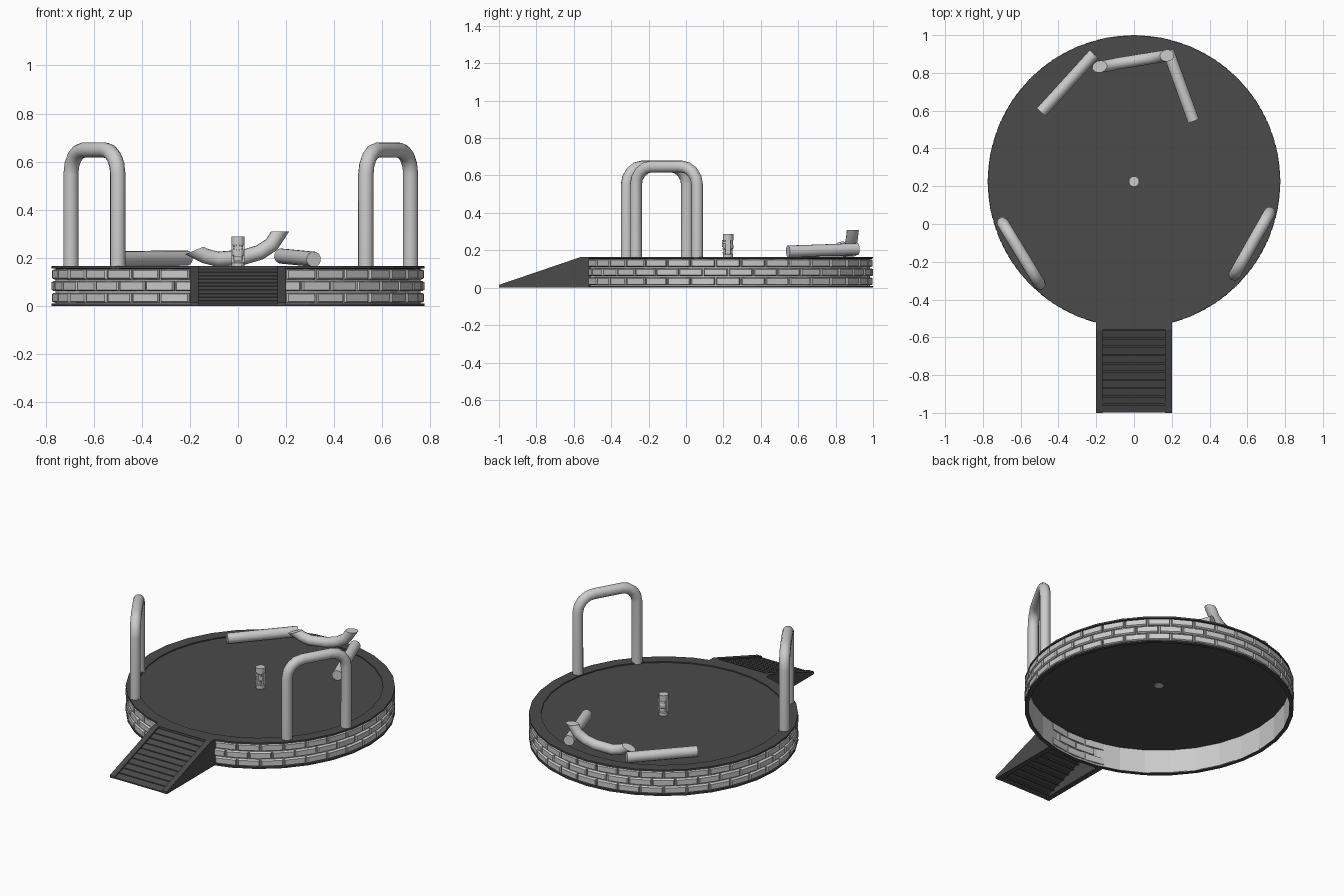
import bpy, bmesh
from math import sin, cos, pi, radians
from mathutils import Vector

if "Cube" in bpy.data.objects:
    bpy.data.objects.remove(bpy.data.objects["Cube"])

CY, R, N, BRICKS = 0.225, 0.775, 32, 36
dark = bpy.data.materials.new("dark_grey")
dark.diffuse_color = (0.07, 0.07, 0.07, 1)
dark.use_nodes = True
dark.node_tree.nodes["Principled BSDF"].inputs["Base Color"].default_value = dark.diffuse_color


def finish(name, bm, mat=None, smooth=False):
    bmesh.ops.recalc_face_normals(bm, faces=bm.faces)
    me = bpy.data.meshes.new(name)
    bm.to_mesh(me)
    bm.free()
    ob = bpy.data.objects.new(name, me)
    bpy.context.collection.objects.link(ob)
    if mat:
        me.materials.append(mat)
    if smooth:
        bpy.ops.object.select_all(action='DESELECT')
        ob.select_set(True)
        bpy.context.view_layer.objects.active = ob
        bpy.ops.object.shade_smooth_by_angle(angle=radians(40))
    return ob


def hexa(bm, pts):
    # eight corners: one quad, then the opposite quad in the same order
    v = [bm.verts.new(p) for p in pts]
    for f in ((0, 1, 2, 3), (7, 6, 5, 4), (0, 4, 5, 1),
              (1, 5, 6, 2), (2, 6, 7, 3), (3, 7, 4, 0)):
        bm.faces.new([v[i] for i in f])


def box(bm, x0, x1, y0, y1, z0, z1):
    hexa(bm, [(x, y, z) for z in (z0, z1)
              for x, y in ((x0, y0), (x1, y0), (x1, y1), (x0, y1))])


def lathe(name, profile, n, closed=True, **kw):
    # profile of (radius, z) swept around the platform centre
    bm = bmesh.new()
    rings = []
    for k in range(n):
        a = 2 * pi * k / n
        rings.append([bm.verts.new((r * cos(a), CY + r * sin(a), z)) for r, z in profile])
    m = len(profile)
    for k in range(n):
        A, B = rings[k], rings[(k + 1) % n]
        for i in range(m if closed else m - 1):
            j = (i + 1) % m
            bm.faces.new((A[i], B[i], B[j], A[j]))
    bmesh.ops.remove_doubles(bm, verts=bm.verts, dist=1e-5)
    return finish(name, bm, **kw)


def tube(name, path, r=0.032, n=12, cuts=(None, None)):
    # round pipe along a list of points; cuts are optional end-face normals
    bm = bmesh.new()
    P = [Vector(p) for p in path]
    t0 = (P[1] - P[0]).normalized()
    side = t0.orthogonal().normalized()
    rings = []
    for i, p in enumerate(P):
        t_in = (p - P[i - 1]).normalized() if i else t0
        t_out = (P[i + 1] - p).normalized() if i < len(P) - 1 else t_in
        t = (t_in + t_out).normalized()
        side = (side - t * side.dot(t)).normalized()
        up = t.cross(side)
        cut = cuts[0] if i == 0 else cuts[1] if i == len(P) - 1 else None
        ring = []
        for k in range(n):
            off = r * (cos(2 * pi * k / n) * side + sin(2 * pi * k / n) * up)
            if cut:
                c = Vector(cut)
                off -= t * (off.dot(c) / t.dot(c))
            ring.append(bm.verts.new(p + off))
        rings.append(ring)
    for A, B in zip(rings, rings[1:]):
        for k in range(n):
            bm.faces.new((A[k], A[(k + 1) % n], B[(k + 1) % n], B[k]))
    bm.faces.new(rings[0])
    bm.faces.new(rings[-1])
    return finish(name, bm, smooth=True)


# Platform floor with slightly raised rim, open underneath
lathe("platform_floor", [(0, 0.158), (0.705, 0.158), (0.705, 0.165), (R, 0.165),
                         (R, 0.155), (0.705, 0.152), (0, 0.152)], N, closed=False, mat=dark)
lathe("bottom_band", [(0.752, 0), (R, 0), (R, 0.009), (0.752, 0.009)], N, mat=dark)
lathe("backing_wall", [(0.752, 0.005), (0.76, 0.005), (0.76, 0.157), (0.752, 0.157)], N)

# Three staggered courses of bricks with chamfered faces
bm = bmesh.new()
w = pi * R / BRICKS
for row in range(3):
    zc = 0.034 + row * 0.0485
    for k in range(BRICKS):
        a = 2 * pi * (k + 0.5 * (row % 2)) / BRICKS
        front = abs(cos(a)) * R < 0.2 and sin(a) < 0
        layers = [(0.744 if front else 0.754, w - 0.004, 0.0205),
                  (0.768, w - 0.004, 0.0205), (0.775, w - 0.009, 0.016)]
        for inner, outer in zip(layers, layers[1:]):
            pts = []
            for r, hw, hh in (inner, outer):
                for s, q in ((-1, -1), (1, -1), (1, 1), (-1, 1)):
                    b = a + s * hw / R
                    pts.append((r * cos(b), CY + r * sin(b), zc + q * hh))
            hexa(bm, pts)
finish("bricks", bm)

# Ramp side walls
bm = bmesh.new()
side = [(-1, 0), (-1, 0.015), (-0.56, 0.165), (-0.51, 0.165), (-0.51, 0)]
for x0, x1 in ((-0.2, -0.165), (0.165, 0.2)):
    A = [bm.verts.new((x0, y, z)) for y, z in side]
    B = [bm.verts.new((x1, y, z)) for y, z in side]
    bm.faces.new(A)
    bm.faces.new(B)
    for i in range(5):
        j = (i + 1) % 5
        bm.faces.new((A[i], A[j], B[j], B[i]))
finish("ramp_sides", bm, dark)

# Ramp slats and landing
bm = bmesh.new()
n, dy, dz = 10, 0.044, 0.0148
for i in range(n):
    y, z = -0.998 + i * dy, 0.008 + i * dz
    y1, z1 = y + dy * 0.86, z + dz * 0.86
    y2, z2 = y + dy, z + dz
    for ya, za, yb, zb, d in ((y, z, y1, z1, 0), (y1, z1, y2, z2, 0.012)):
        hexa(bm, [(x, yy, max(0, zz - d - t)) for t in (0.008, 0)
                  for x, yy, zz in ((-0.165, ya, za), (0.165, ya, za),
                                    (0.165, yb, zb), (-0.165, yb, zb))])
box(bm, -0.165, 0.165, -0.558, -0.51, 0.150, 0.165)
finish("ramp_slats", bm, dark)


# Standing hoop rails
def hoop(name, p, q, base=0.154, top=0.648, rad=0.1, seg=4):
    p, q = Vector((*p, 0)), Vector((*q, 0))
    d = (q - p).normalized()
    L = (q - p).length
    arc = [(rad - rad * cos(pi / 2 * i / seg), top - rad + rad * sin(pi / 2 * i / seg))
           for i in range(seg + 1)]
    uv = [(0, base)] + arc + [(L - u, z) for u, z in reversed(arc)] + [(L, base)]
    tube(name, [p + d * u + Vector((0, 0, z)) for u, z in uv])


hoop("left_hoop", (-0.695, 0.005), (-0.500, -0.317))
hoop("right_hoop", (0.718, 0.060), (0.532, -0.268))

# Broken hoop lying in three pieces at the back
tube("broken_leg_left", [(-0.492, 0.592, 0.196), (-0.212, 0.900, 0.199)])
tube("broken_arch", [(-0.182, 0.833, 0.230), (-0.135, 0.84, 0.207), (-0.085, 0.85, 0.194),
                     (0.025, 0.868, 0.203), (0.09, 0.878, 0.222), (0.14, 0.886, 0.255),
                     (0.175, 0.892, 0.309)], cuts=((-0.38, 0, 0.92), (0, 0, 1)))
tube("broken_leg_right", [(0.315, 0.545, 0.194), (0.18, 0.918, 0.207)])

# Carved centre post
lathe("centre_post", [(0, 0.150), (0.027, 0.150), (0.027, 0.178), (0.024, 0.182), (0.024, 0.205),
                      (0.028, 0.21), (0.028, 0.228), (0.025, 0.233), (0.025, 0.25),
                      (0.028, 0.256), (0.028, 0.288), (0, 0.288)], 12, closed=False)
bm = bmesh.new()
f = CY - 0.03
for s in (-1, 1):
    xs = sorted((s * 0.006, s * 0.021))
    box(bm, *xs, f + 0.004, CY, 0.236, 0.247)            # eyes
    xs = sorted((s * 0.018, s * 0.028))
    box(bm, *xs, CY - 0.014, CY + 0.014, 0.18, 0.256)    # cheeks
box(bm, -0.006, 0.006, f - 0.002, CY, 0.218, 0.256)      # nose
box(bm, -0.018, 0.018, f, CY, 0.204, 0.212)              # upper lip
box(bm, -0.018, 0.018, f, CY, 0.182, 0.190)              # lower lip
finish("post_carving", bm)
